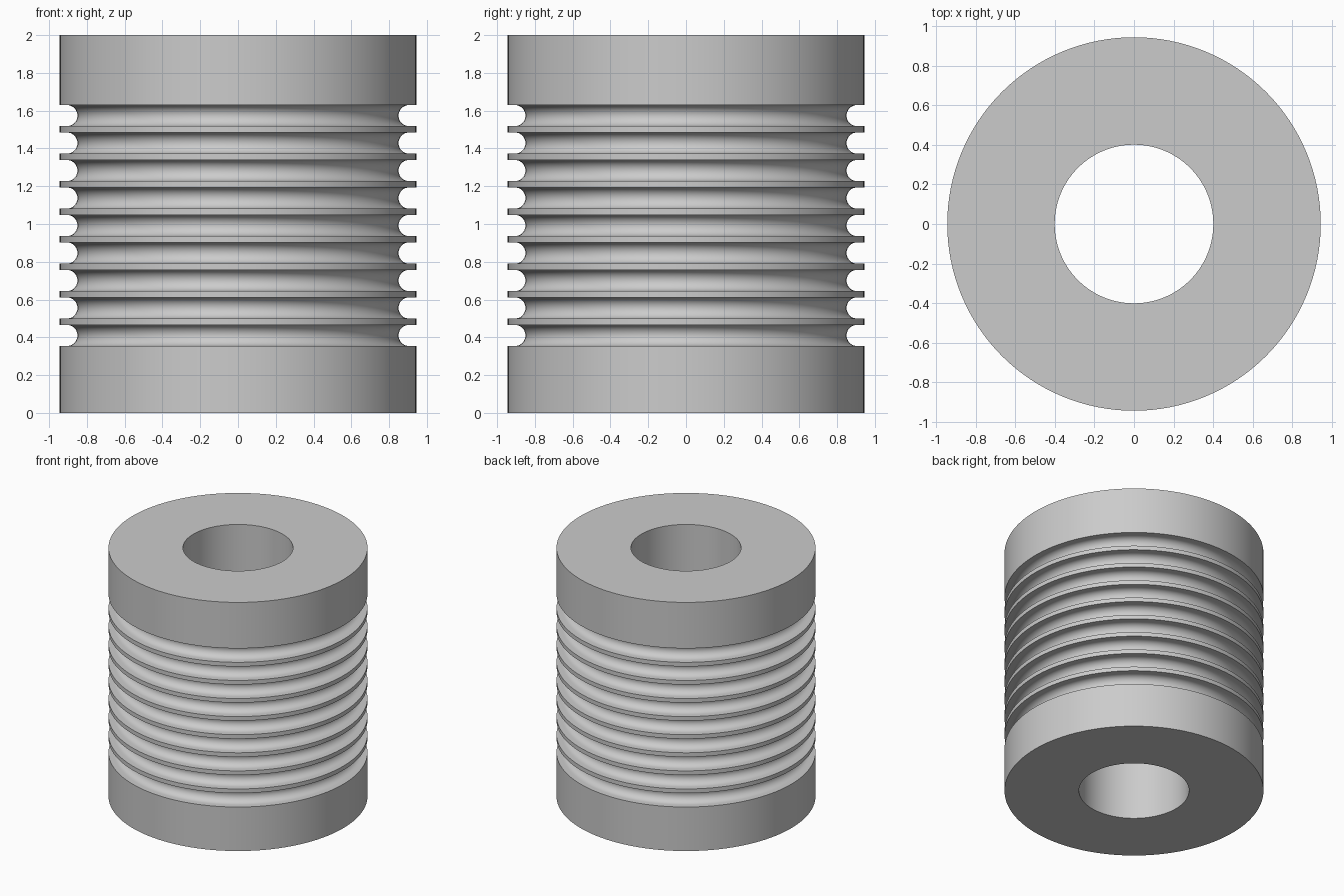
import bpy, bmesh, math

# Remove the default cube
cube = bpy.data.objects.get("Cube")
if cube:
    bpy.data.objects.remove(cube, do_unlink=True)

SEGMENTS = 128
OUTER, BORE, HEIGHT = 0.944, 0.401, 2.0
GROOVES, FIRST, PITCH = 9, 0.41, 0.1455
GROOVE_R, GROOVE_CENTRE, ARC_STEPS = 0.056, 0.906, 16

# Plain grey
grey = bpy.data.materials.new("Plain grey")
grey.use_nodes = True
colour = (0.6, 0.6, 0.6, 1)
grey.diffuse_color = colour
grey.node_tree.nodes["Principled BSDF"].inputs["Base Color"].default_value = colour

# Half section: bore, end collars and round-bottomed grooves
profile = [(BORE, 0), (OUTER, 0)]
for i in range(GROOVES):
    z = FIRST + i * PITCH
    profile.append((OUTER, z - GROOVE_R))
    for k in range(ARC_STEPS + 1):
        a = math.pi * k / ARC_STEPS
        profile.append((GROOVE_CENTRE - GROOVE_R * math.sin(a), z - GROOVE_R * math.cos(a)))
    profile.append((OUTER, z + GROOVE_R))
profile += [(OUTER, HEIGHT), (BORE, HEIGHT)]

# Revolve the closed section around z
bm = bmesh.new()
rings = []
for s in range(SEGMENTS):
    a = math.tau * s / SEGMENTS
    rings.append([bm.verts.new((r * math.cos(a), r * math.sin(a), z)) for r, z in profile])
for s, ring in enumerate(rings):
    after = rings[(s + 1) % SEGMENTS]
    for i in range(len(profile)):
        j = (i + 1) % len(profile)
        bm.faces.new((ring[i], after[i], after[j], ring[j]))
bmesh.ops.recalc_face_normals(bm, faces=bm.faces)
mesh = bpy.data.meshes.new("grooved_sleeve")
bm.to_mesh(mesh)
bm.free()
mesh.materials.append(grey)

sleeve = bpy.data.objects.new("grooved_sleeve", mesh)
bpy.context.collection.objects.link(sleeve)
bpy.ops.object.select_all(action='DESELECT')
sleeve.select_set(True)
bpy.context.view_layer.objects.active = sleeve
bpy.ops.object.shade_smooth_by_angle(angle=math.radians(30))
